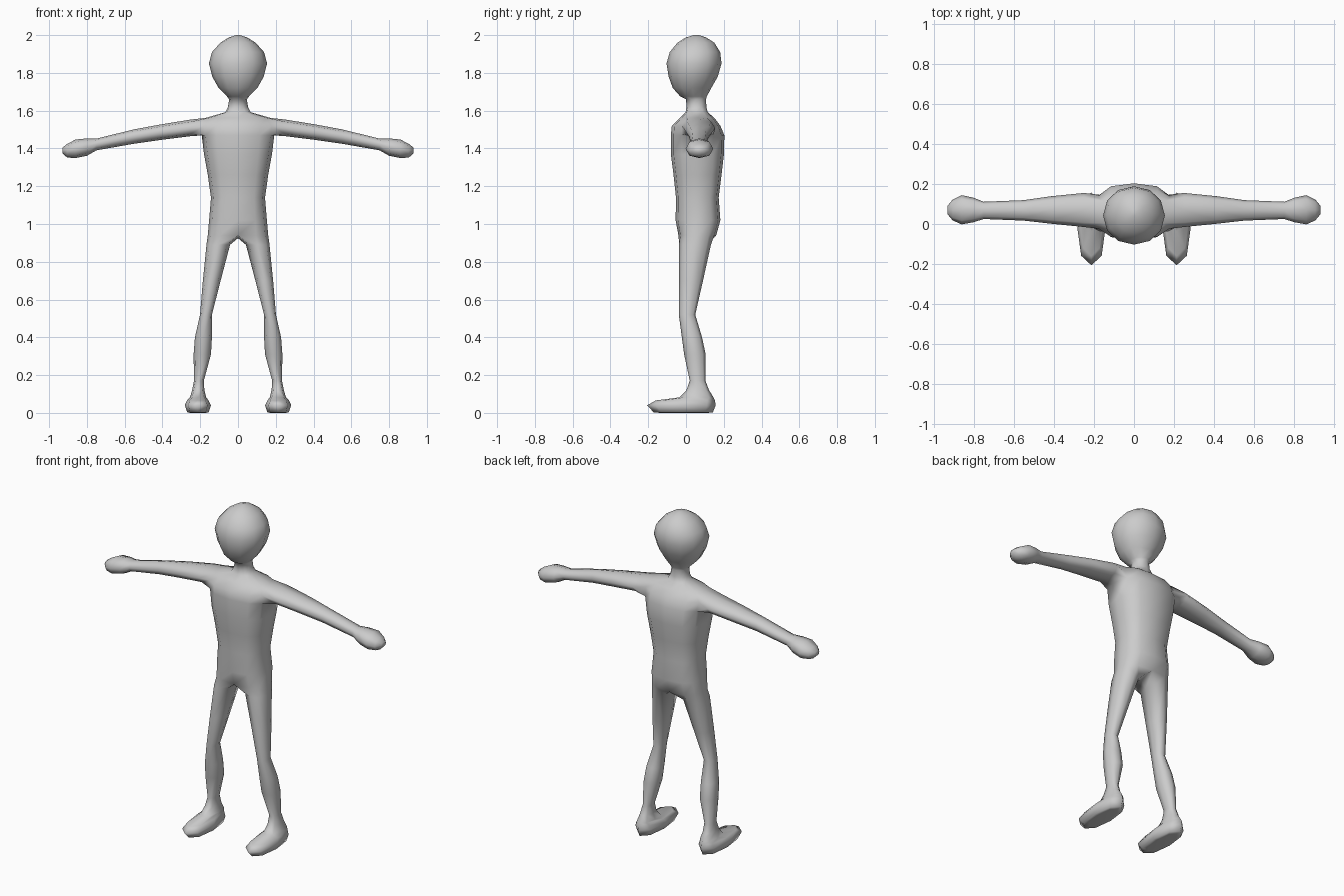
import bpy, bmesh
from math import cos, sin, radians, copysign

bm = bmesh.new()


def ring(n, start, power, place):
    """Rounded cross-section; place(u, v) maps the unit outline into space."""
    out = []
    for k in range(n):
        a = radians(start + 360 * k / n)
        u, v = (copysign(abs(round(t, 6)) ** power, t) for t in (cos(a), sin(a)))
        out.append(bm.verts.new(place(u, v)))
    return out


def skin(a, b, skip=()):
    for k in range(len(a)):
        if k not in skip:
            j = (k + 1) % len(a)
            bm.faces.new((a[k], a[j], b[j], b[k]))


def chain(rings):
    for a, b in zip(rings, rings[1:]):
        skin(a, b)
    bm.faces.new(rings[-1])


def flat(x0, x1, y0, y1, z):
    return lambda u, v: ((x0 + x1) / 2 + u * (x1 - x0) / 2,
                         (y0 + y1) / 2 + v * (y1 - y0) / 2, z)


# torso: z, half width, front y, back y
torso = [(.94, .160, -.040, .160), (1.02, .153, -.055, .182), (1.14, .143, -.053, .173),
         (1.26, .160, -.066, .188), (1.37, .180, -.080, .201), (1.47, .192, -.080, .203),
         (1.52, .198, -.075, .182), (1.562, .170, -.032, .150), (1.592, .066, -.002, .115)]
# neck and head
head = [(1.62, .053, .003, .108), (1.66, .047, .000, .106), (1.675, .058, -.030, .110),
        (1.72, .103, -.070, .134), (1.78, .136, -.092, .168), (1.85, .154, -.103, .188),
        (1.91, .138, -.086, .181), (1.96, .093, -.045, .150), (1.987, .050, -.002, .108),
        (2.0, .012, .040, .068)]
body = [ring(12, 0, .75, flat(-w, w, f, b, z)) for z, w, f, b in torso]
body += [ring(12, 0, .96, flat(-w, w, f, b, z)) for z, w, f, b in head]
for i, (a, b) in enumerate(zip(body, body[1:])):
    skin(a, b, (11, 0, 5, 6) if i in (5, 6) else ())   # leave arm openings
bm.faces.new(body[-1])

crotch = bm.verts.new((0, .06, .925))

# arm and hand: x, centre y, centre z, half depth, half height
arm = [(.25, .070, 1.509, .085, .044), (.41, .070, 1.486, .069, .041),
       (.55, .068, 1.463, .051, .038), (.75, .068, 1.421, .043, .031),
       (.80, .070, 1.407, .061, .046), (.86, .071, 1.398, .073, .049),
       (.905, .070, 1.388, .052, .036), (.93, .070, 1.390, .022, .014)]
# leg and foot: inner x, outer x, front y, back y, z
leg = [(.042, .167, -.036, .132, .89), (.092, .186, -.037, .090, .70),
       (.138, .201, -.038, .049, .52), (.138, .228, -.022, .085, .40),
       (.143, .235, -.010, .104, .31), (.181, .233, .020, .103, .17),
       (.178, .243, .002, .122, .12), (.168, .254, -.035, .146, .082),
       (.156, .270, -.160, .153, .066), (.143, .282, -.206, .157, .040),
       (.156, .268, -.170, .142, .002), (.175, .250, -.130, .110, 0)]

for s in (1, -1):
    # same torso corners on either side
    def pick(r, ks):
        return [body[r][k % 12 if s > 0 else (6 - k) % 12] for k in ks]

    opening = pick(5, (11, 0, 1)) + pick(6, (1,)) + pick(7, (1, 0, 11)) + pick(6, (11,))
    chain([opening] + [
        ring(8, -135, .9, lambda u, v: (s * x, y + u * hy, z + v * hz))
        for x, y, z, hy, hz in arm])

    hip = pick(0, (9, 10, 11, 0, 1, 2, 3)) + [crotch]
    rings = []
    for x0, x1, y0, y1, z in leg:
        rings.append(ring(8, -135, .88, flat(x0, x1, y0, y1, z)))
        for v in rings[-1]:
            v.co.x *= s
    chain([hip] + rings)

bmesh.ops.recalc_face_normals(bm, faces=bm.faces)
mesh = bpy.data.meshes.new("figure_body")
bm.to_mesh(mesh)
bm.free()
obj = bpy.data.objects.new("figure_body", mesh)
bpy.context.collection.objects.link(obj)
mesh.polygons.foreach_set("use_smooth", [True] * len(mesh.polygons))
mesh.update()
